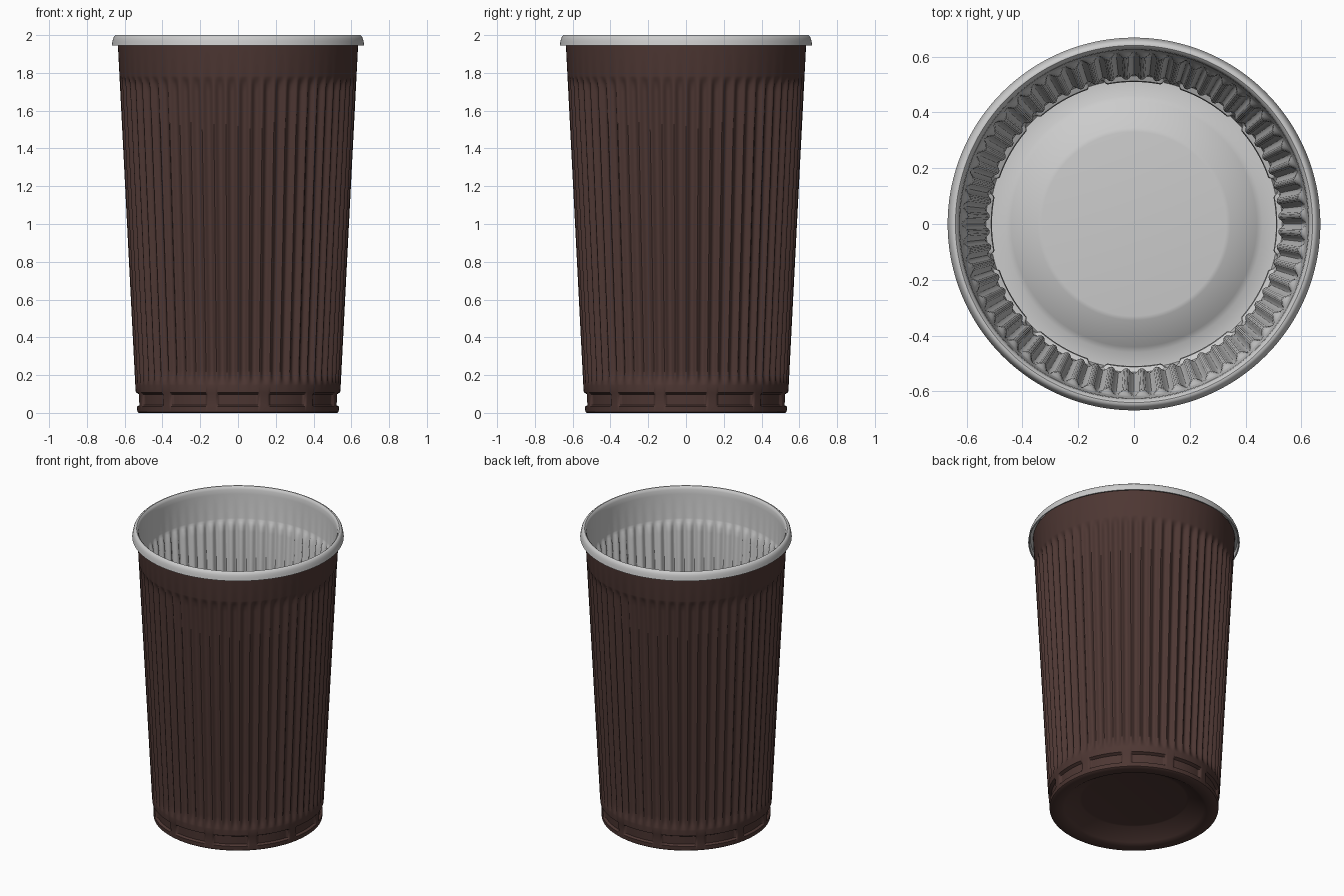
import bpy, bmesh, math

if "Cube" in bpy.data.objects:
    bpy.data.objects.remove(bpy.data.objects["Cube"])

RIBS, STEPS, PANELS = 60, 10, 12
N = RIBS * STEPS


def wall(z):
    # radius of the plain tapered outer wall
    return 0.543 + (z - 0.13) * (0.636 - 0.543) / (1.95 - 0.13)


def rib(a):
    # 0 on the crest of a rib, 1 in the wide valley between ribs
    c = 0.5 + 0.5 * math.cos(a * RIBS)
    return 1 - c ** 1.3


def panel(a):
    # 1 inside a recessed base panel, 0 on the tabs between panels
    d = abs((a * PANELS / (2 * math.pi)) % 1 - 0.5)
    return min(1, max(0, (d - 0.0 - 0.09) / 0.04))


def lathe(name, rows, color=None):
    # rows: radius, height, rib depth, panel depth
    bm = bmesh.new()
    rings = []
    for r, z, rd, pd in rows:
        ring = []
        for i in range(N):
            a = 2 * math.pi * i / N - math.pi / 2
            q = r - rd * rib(a + math.pi / 2) - pd * panel(a + math.pi / 2)
            ring.append(bm.verts.new((q * math.cos(a), q * math.sin(a), z)))
        rings.append(ring)
    for lo, hi in zip(rings, rings[1:]):
        for i in range(N):
            j = (i + 1) % N
            bm.faces.new((lo[i], lo[j], hi[j], hi[i]))
    bm.faces.new(rings[0][::-1])
    me = bpy.data.meshes.new(name)
    bm.to_mesh(me)
    bm.free()
    ob = bpy.data.objects.new(name, me)
    bpy.context.collection.objects.link(ob)
    if color:
        mat = bpy.data.materials.new(name + "_colour")
        mat.diffuse_color = color
        mat.use_nodes = True
        mat.node_tree.nodes["Principled BSDF"].inputs["Base Color"].default_value = mat.diffuse_color
        me.materials.append(mat)
    bpy.ops.object.select_all(action='DESELECT')
    ob.select_set(True)
    bpy.context.view_layer.objects.active = ob
    bpy.ops.object.shade_smooth_by_angle(angle=math.radians(40))
    return ob


# ribbed wall, shared by the outside and the inside (offset by t)
def ribbed(t):
    heights = [(0.145, 0), (0.155, 0.1), (0.175, 0.5), (0.2, 0.85), (0.23, 1),
               (0.6, 1), (1.0, 1), (1.4, 1), (1.7, 1),
               (1.735, 0.85), (1.76, 0.45), (1.775, 0.1), (1.785, 0)]
    return [(wall(z) - t, z, 0.02 * k, 0) for z, k in heights]


# recessed base panels
def base(t):
    return [(0.535 - t, 0.034, 0, 0), (0.535 - t, 0.042, 0, 0.016),
            (0.538 - t, 0.098, 0, 0.016), (0.541 - t, 0.108, 0, 0)]


# brown outer cup with hollowed underside
outer = [(0.33, 0.075, 0, 0), (0.345, 0.073, 0, 0), (0.44, 0.012, 0, 0),
         (0.46, 0.0, 0, 0), (0.525, 0.0, 0, 0), (0.533, 0.006, 0, 0)]
outer += base(0) + ribbed(0) + [(wall(1.97), 1.97, 0, 0)]
lathe("outer_cup", outer, (0.075, 0.038, 0.033, 1))

# grey lining with raised floor, continuing into the rolled rim
T = 0.01
lining = [(0.33, 0.087, 0, 0), (0.345, 0.085, 0, 0), (0.44, 0.024, 0, 0),
          (0.46, 0.012, 0, 0), (0.518, 0.012, 0, 0)]
lining += base(T) + ribbed(T)
lining += [(0.624, 1.95, 0, 0), (0.627, 1.98, 0, 0), (0.632, 1.993, 0, 0),
           (0.640, 1.999, 0, 0), (0.647, 1.999, 0, 0), (0.656, 1.993, 0, 0),
           (0.662, 1.98, 0, 0), (0.665, 1.965, 0, 0), (0.668, 1.945, 0, 0),
           (0.660, 1.945, 0, 0), (0.655, 1.972, 0, 0), (0.634, 1.978, 0, 0)]
lining = [(r, z * 1.0 if z < 1.999 else 2.0, a, b) for r, z, a, b in lining]
inner = lathe("lining_and_rim", lining)
# the lining is seen from inside, so its faces point the other way
inner.data.flip_normals()
